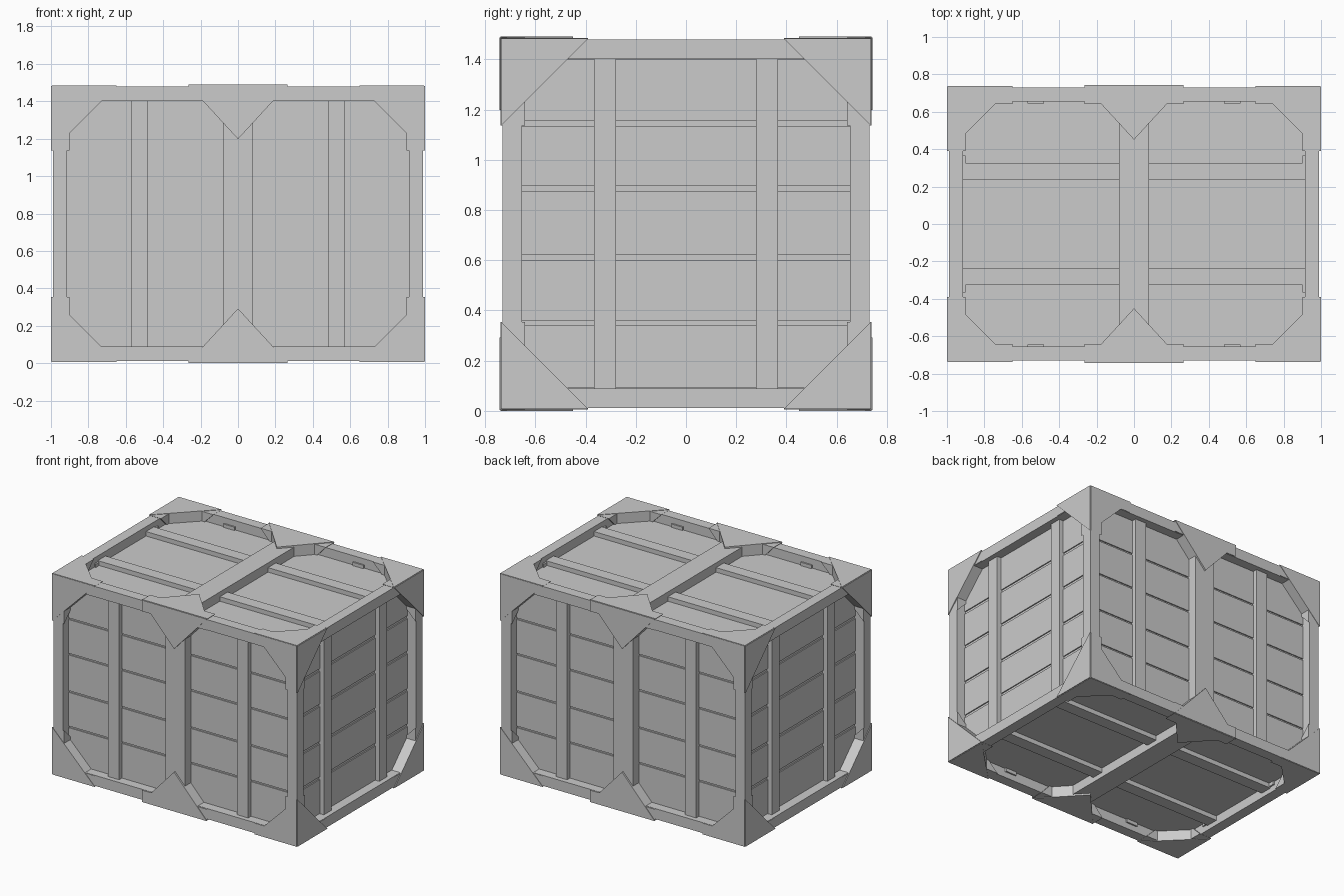
import bpy, bmesh
from mathutils import Vector

if "Cube" in bpy.data.objects:
    bpy.data.objects.remove(bpy.data.objects["Cube"])

# Frame half sizes and centre; the gussets stand a little proud of it
H = (0.990, 0.731, 0.733)
CZ = 0.745
BEAM = 0.077     # frame beam thickness
PANEL = 0.068    # panel depth below the frame face
BATTEN = 0.035   # batten depth below the frame face
SIGNS = (-1, 1)

dark = bpy.data.materials.new("panel_grey")
dark.diffuse_color = (0.53, 0.53, 0.53, 1)
dark.use_nodes = True
dark.node_tree.nodes["Principled BSDF"].inputs["Base Color"].default_value = dark.diffuse_color


def finish(name, bm):
    bmesh.ops.recalc_face_normals(bm, faces=bm.faces)
    me = bpy.data.meshes.new(name)
    bm.to_mesh(me)
    bm.free()
    ob = bpy.data.objects.new(name, me)
    ob.location.z = CZ
    bpy.context.collection.objects.link(ob)
    return ob


def prism(name, axis, sign, pts, outer, inner):
    """Extrude a 2D outline on one crate face along that face's axis."""
    u, v = [i for i in range(3) if i != axis]
    bm = bmesh.new()
    vs = []
    for a, b in pts:
        p = [0, 0, 0]
        p[axis], p[u], p[v] = sign * outer, a, b
        vs.append(bm.verts.new(p))
    face = bm.faces.new(vs)
    d = Vector((0, 0, 0))
    d[axis] = sign * (inner - outer)
    ext = bmesh.ops.extrude_face_region(bm, geom=[face], use_keep_orig=True)
    bmesh.ops.translate(bm, vec=d, verts=[g for g in ext["geom"] if isinstance(g, bmesh.types.BMVert)])
    return finish(name, bm)


def slab(name, axis, sign, u0, u1, v0, v1, outer, inner):
    return prism(name, axis, sign, [(u0, v0), (u1, v0), (u1, v1), (u0, v1)], outer, inner)


def panel(*args):
    slab(*args).data.materials.append(dark)


# Outer frame beams: corner posts, long rails, short rails
for a in SIGNS:
    for b in SIGNS:
        ax, bx = sorted((a * H[0], a * (H[0] - BEAM)))
        ay, by = sorted((b * H[1], b * (H[1] - BEAM)))
        cy, dy = sorted((a * H[1], a * (H[1] - BEAM)))
        cz, dz = sorted((b * H[2], b * (H[2] - BEAM)))
        slab("corner_post", 2, 1, ax, bx, ay, by, H[2], -H[2])
        slab("long_rail", 0, 1, cy, dy, cz, dz, H[0] - BEAM, BEAM - H[0])
        slab("short_rail", 1, 1, ax, bx, cz, dz, H[1] - BEAM, BEAM - H[1])

# Inner core behind the plank gaps
P = [h - PANEL for h in H]
C = [p - 0.008 for p in P]
panel("inner_core", 2, 1, -C[0], C[0], -C[1], C[1], C[2], -C[2])

gaps = [0.35, 0.61, 0.885, 1.145]
levels = [CZ - P[2]] + gaps + [CZ + P[2]]
for s in SIGNS:
    # Horizontal planks on the four walls
    for lo, hi in zip(levels, levels[1:]):
        z0, z1 = lo - CZ, hi - CZ
        panel("end_plank", 0, s, -C[1], C[1], z0 + 0.01, z1 - 0.01, P[0], C[0] - 0.02)
        panel("wall_plank", 1, s, -C[0], C[0], z0 + 0.006, z1 - 0.006, P[1], C[1] - 0.02)
    # Lid and base boards
    panel("lid_or_base_board", 2, s, -P[0], P[0], -P[1], P[1], P[2], C[2])

    # Thin battens, recessed from the frame face; wall ones run a bit deeper than the rails
    for t in SIGNS:
        m = t * 0.525
        slab("wall_batten", 1, s, m - 0.045, m + 0.045, -0.69, 0.69, H[1] - BATTEN, H[1] - 0.088)
        m = t * 0.322
        slab("end_batten", 0, s, m - 0.044, m + 0.044, -0.69, 0.69, H[0] - BATTEN, H[0] - 0.088)
        m = t * 0.28
        slab("lid_batten", 2, s, -0.92, 0.92, m - 0.045, m + 0.045, H[2] - BATTEN, H[2] - 0.075)

    # Wide centre braces with triangular gussets at both ends
    for axis, other in ((1, 2), (2, 1)):
        depth = 0.09 if axis == 1 else 0.075
        slab("centre_brace", axis, s, -0.08, 0.08, BEAM - H[other], H[other] - BEAM, H[axis], H[axis] - depth)
        for t in SIGNS:
            top = t * (H[other] + 0.008)
            tip = t * (H[other] - 0.28)
            prism("centre_gusset", axis, s, [(-0.265, top), (0.265, top), (0, tip)],
                  H[axis] + 0.012, H[axis] - depth)

    # Triangular corner gussets on all six faces
    for axis in range(3):
        u, v = [i for i in range(3) if i != axis]
        depth = 0.075 if axis == 2 else 0.09
        for a in SIGNS:
            for b in SIGNS:
                cu, cv = H[u] + 0.004, H[v] + 0.004
                prism("corner_gusset", axis, s,
                      [(a * cu, b * cv), (a * (cu - 0.345), b * cv), (a * cu, b * (cv - 0.345))],
                      H[axis] + (0.010 if axis == 0 else 0.007), H[axis] - depth)
